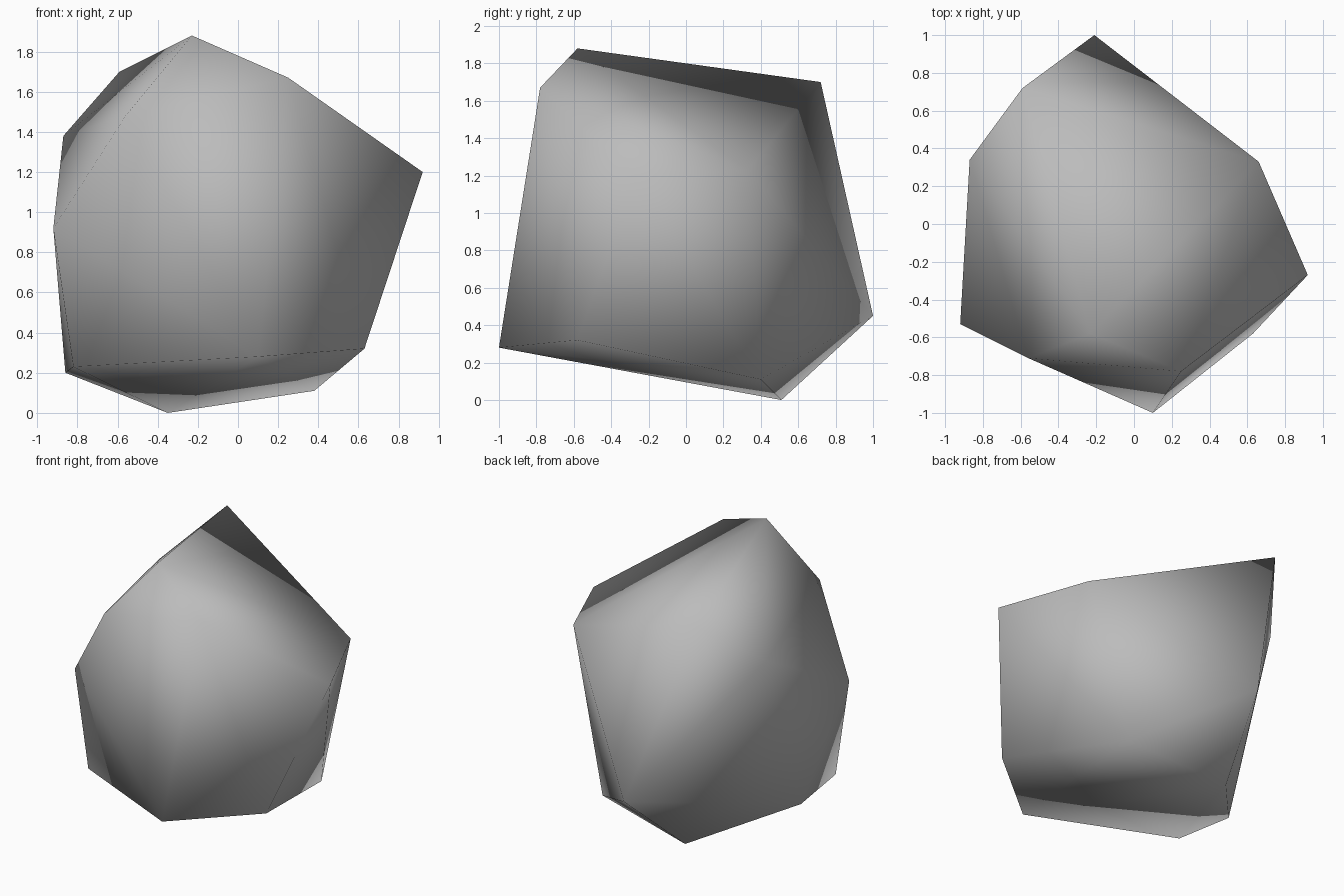
import bpy
import bmesh

# Remove the default cube
cube = bpy.data.objects.get("Cube")
if cube:
    bpy.data.objects.remove(cube, do_unlink=True)

# Stone material
stone = bpy.data.materials.new("stone_grey")
stone.use_nodes = True
GREY = (0.5, 0.5, 0.5, 1.0)
stone.diffuse_color = GREY
stone.node_tree.nodes["Principled BSDF"].inputs["Base Color"].default_value = GREY
stone.node_tree.nodes["Principled BSDF"].inputs["Roughness"].default_value = 0.9

# Corner points of the boulder, from the crown down to the base
crown = [(-0.23, -0.58, 1.88), (0.25, -0.78, 1.67), (-0.59, 0.72, 1.70),
         (-0.56, -0.71, 1.48), (-0.87, 0.34, 1.38)]
waist = [(0.92, -0.27, 1.20), (0.66, 0.33, 1.23), (-0.92, -0.53, 0.92),
         (-0.21, 1.00, 0.45)]
base = [(0.10, -1.00, 0.28), (0.63, -0.58, 0.32), (0.38, 0.40, 0.11),
        (-0.35, 0.51, 0.0), (-0.86, -0.07, 0.20), (-0.82, -0.52, 0.23)]

# Wrap the corners in a closed convex skin
bm = bmesh.new()
for corner in crown + waist + base:
    bm.verts.new(corner)
bmesh.ops.convex_hull(bm, input=bm.verts)
bmesh.ops.recalc_face_normals(bm, faces=bm.faces)

# Soft shading over the whole stone
for face in bm.faces:
    face.smooth = True

mesh = bpy.data.meshes.new("boulder")
bm.to_mesh(mesh)
bm.free()
mesh.materials.append(stone)
boulder = bpy.data.objects.new("boulder", mesh)
bpy.context.collection.objects.link(boulder)
